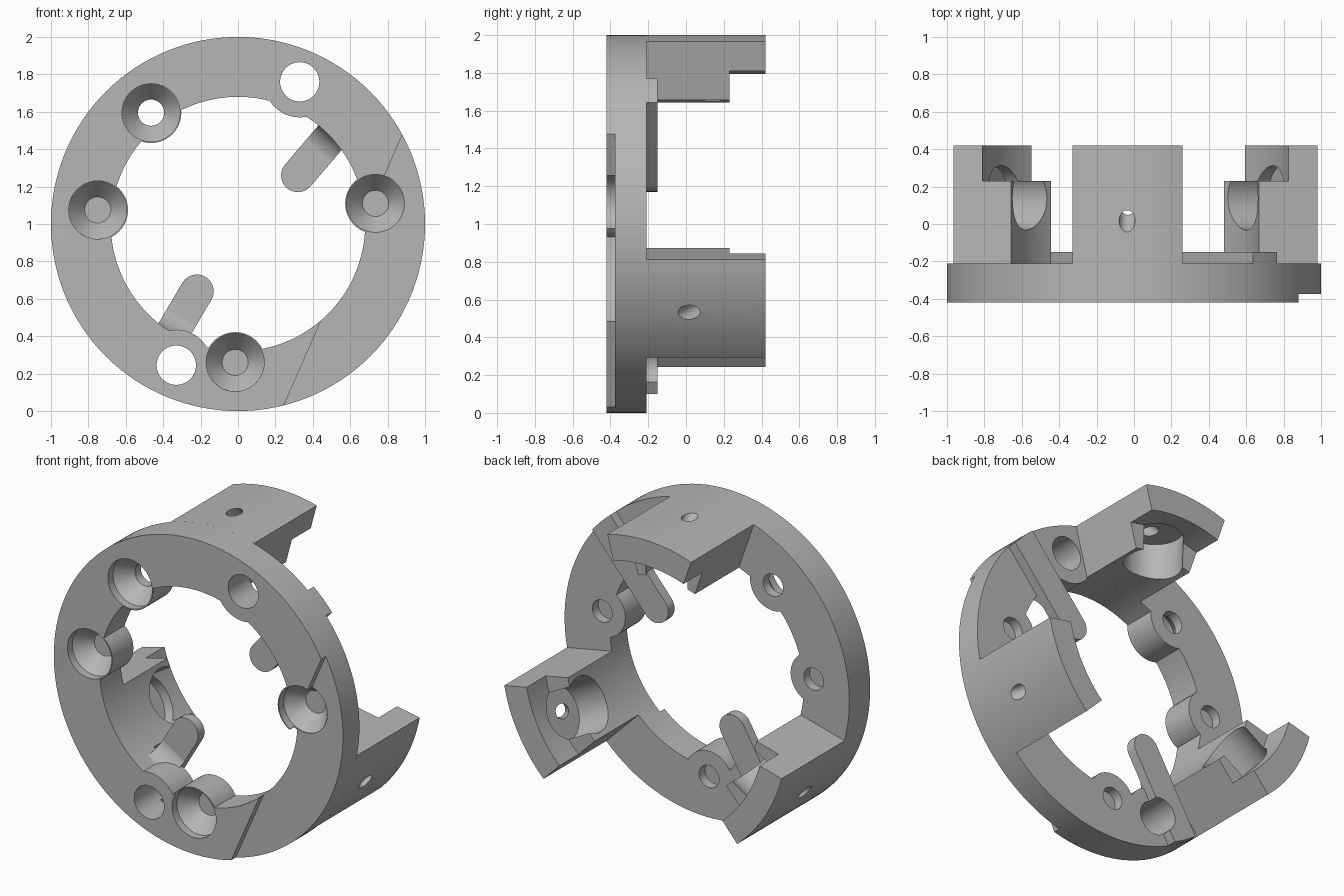
import bpy, bmesh, math
from mathutils import Vector, Matrix

if "Cube" in bpy.data.objects:
    bpy.data.objects.remove(bpy.data.objects["Cube"])

grey = bpy.data.materials.new("grey")
grey.diffuse_color = (0.47, 0.47, 0.47, 1)
grey.use_nodes = True
grey.node_tree.nodes["Principled BSDF"].inputs["Base Color"].default_value = grey.diffuse_color
BACK, FRONT, TIP = -0.21, -0.42, 0.42


def finish(name, bm):
    bmesh.ops.recalc_face_normals(bm, faces=bm.faces)
    me = bpy.data.meshes.new(name)
    bm.to_mesh(me)
    bm.free()
    me.materials.append(grey)
    ob = bpy.data.objects.new(name, me)
    bpy.context.collection.objects.link(ob)
    return ob


def solid(name, pts, vec):
    """Closed outline swept along a vector."""
    bm = bmesh.new()
    face = bm.faces.new([bm.verts.new(p) for p in pts])
    new = bmesh.ops.extrude_face_region(bm, geom=[face])["geom"]
    bmesh.ops.translate(bm, vec=vec, verts=[v for v in new if isinstance(v, bmesh.types.BMVert)])
    return finish(name, bm)


def slab(name, pts, y0, y1):
    return solid(name, [(x, y0, z + 1) for x, z in pts], (0, y1 - y0, 0))


def rod(name, p, q, r1, r2=None, seg=48):
    """Cylinder or cone between two points."""
    p, q = Vector(p), Vector(q)
    bm = bmesh.new()
    m = Matrix.Translation((p + q) / 2) @ (q - p).to_track_quat('Z', 'Y').to_matrix().to_4x4()
    bmesh.ops.create_cone(bm, cap_ends=True, segments=seg, radius1=r1,
                          radius2=r1 if r2 is None else r2, depth=(q - p).length, matrix=m)
    return finish(name, bm)


def pin(name, x, z, r, y0, y1, r2=None, seg=48):
    return rod(name, (x, y0, z + 1), (x, y1, z + 1), r, r2, seg)


def combine(ob, tool, op='DIFFERENCE'):
    mod = ob.modifiers.new("cut", 'BOOLEAN')
    mod.operation, mod.object, mod.solver = op, tool, 'EXACT'
    bpy.context.view_layer.objects.active = ob
    bpy.ops.object.modifier_apply(modifier=mod.name)
    bpy.data.objects.remove(tool)


def arc(r, a0, a1, n=20):
    return [(r * math.cos(math.radians(a0 + (a1 - a0) * i / n)),
             r * math.sin(math.radians(a0 + (a1 - a0) * i / n))) for i in range(n + 1)]


def sector(name, r0, r1, a0, a1, y0, y1):
    return slab(name, arc(r1, a0, a1) + arc(r0, a1, a0), y0, y1)


screw_holes = [(-0.465, 0.595), (-0.75, 0.075), (0.735, 0.11), (-0.015, -0.74)]
plain_holes = [(0.33, 0.76), (-0.33, -0.755)]

# Ring plate with lobes around its holes
ring = pin("ring_plate", 0, 0, 1, FRONT, BACK, seg=128)
combine(ring, pin("bore", 0, 0, 0.68, -1, 1, seg=128))
for x, z in screw_holes:
    combine(ring, pin("lobe", x, z, 0.162, FRONT, BACK), 'UNION')
for x, z in plain_holes:
    lobe = pin("lobe", x, z, 0.19, FRONT, BACK)
    trim = pin("trim", 0, 0, 0.99, -1, 1, seg=128)
    combine(lobe, trim, 'INTERSECT')
    combine(ring, lobe, 'UNION')

# Shallow flat recess across one side of the front face
a, d = Vector((0.25, -0.96)), Vector((0.63, 1.44)).normalized()
n = Vector((d.y, -d.x))
combine(ring, slab("recess", [a - d, a + d * 3, a + d * 3 + n * 2, a - d + n * 2], -0.6, -0.375))

# Countersunk screw holes and plain holes
for x, z in screw_holes:
    combine(ring, pin("through", x, z, 0.07, -1, 1))
    combine(ring, pin("head", x, z, 0.155, -0.6, -0.37))
    combine(ring, pin("cone", x, z, 0.155, -0.3701, -0.27, 0.07))
for x, z in plain_holes:
    combine(ring, pin("through", x, z, 0.105, -1, 1))

# Rounded bars across the back, each with a fillet up to the ring bore
for i, (cx, cz, ang) in enumerate([(0.32, 0.26, 49.5), (-0.22, -0.36, 239.5)]):
    t = math.radians(ang)
    d, c, w = Vector((math.cos(t), math.sin(t))), Vector((cx, cz)), 0.09
    s = Vector((-d.y, d.x))
    end = [c + Vector(p) for p in arc(w, ang + 90, ang + 270, 16)]
    bar = slab(f"back_bar_{i + 1}", end + [c - s * w + d, c + s * w + d], BACK - 0.004, -0.15)
    combine(bar, pin("trim", 0, 0, 0.999, -1, 1, seg=128), 'INTERSECT')
    for x, z in plain_holes:
        combine(bar, pin("through", x, z, 0.105, -1, 1))
    r = 0.13
    wall = 0.685 - c.dot(d)
    prof = [(wall - r + r * math.sin(k * math.pi / 20), BACK - r + r * math.cos(k * math.pi / 20))
            for k in range(11)]
    prof += [(wall + 0.06, BACK - r), (wall + 0.06, BACK)]
    base = c - s * w
    fillet = solid(f"bar_fillet_{i + 1}",
                   [(base.x + d.x * u, y, base.y + d.y * u + 1) for u, y in prof],
                   (s.x * 2 * w, 0, s.y * 2 * w))
    for x, z in plain_holes:
        combine(fillet, pin("through", x, z, 0.105, -1, 1))

# Three prongs with a stepped tip, a round pocket and a slanted hole
for i in range(3):
    mid = 92.1 - 120 * i
    prong = sector(f"prong_{i + 1}", 0.68, 1, mid - 17.1, mid + 17.1, BACK, TIP)
    combine(prong, sector("step", 0.5, 0.84, mid - 25, mid + 25, 0.23, 0.6))
    c, s = math.cos(math.radians(mid)), math.sin(math.radians(mid))

    def at(r, y):
        return (r * c, y, r * s + 1)
    combine(prong, rod("pocket", at(0.9, 0.14), at(0.4, 0.14), 0.172))
    combine(prong, rod("slant", at(0.85, 0.153), at(1.08, -0.058), 0.043, seg=24))

# Smooth curved walls, sharp edges
for ob in bpy.data.objects:
    ob.select_set(True)
    bpy.context.view_layer.objects.active = ob
bpy.ops.object.shade_smooth_by_angle(angle=math.radians(25))
